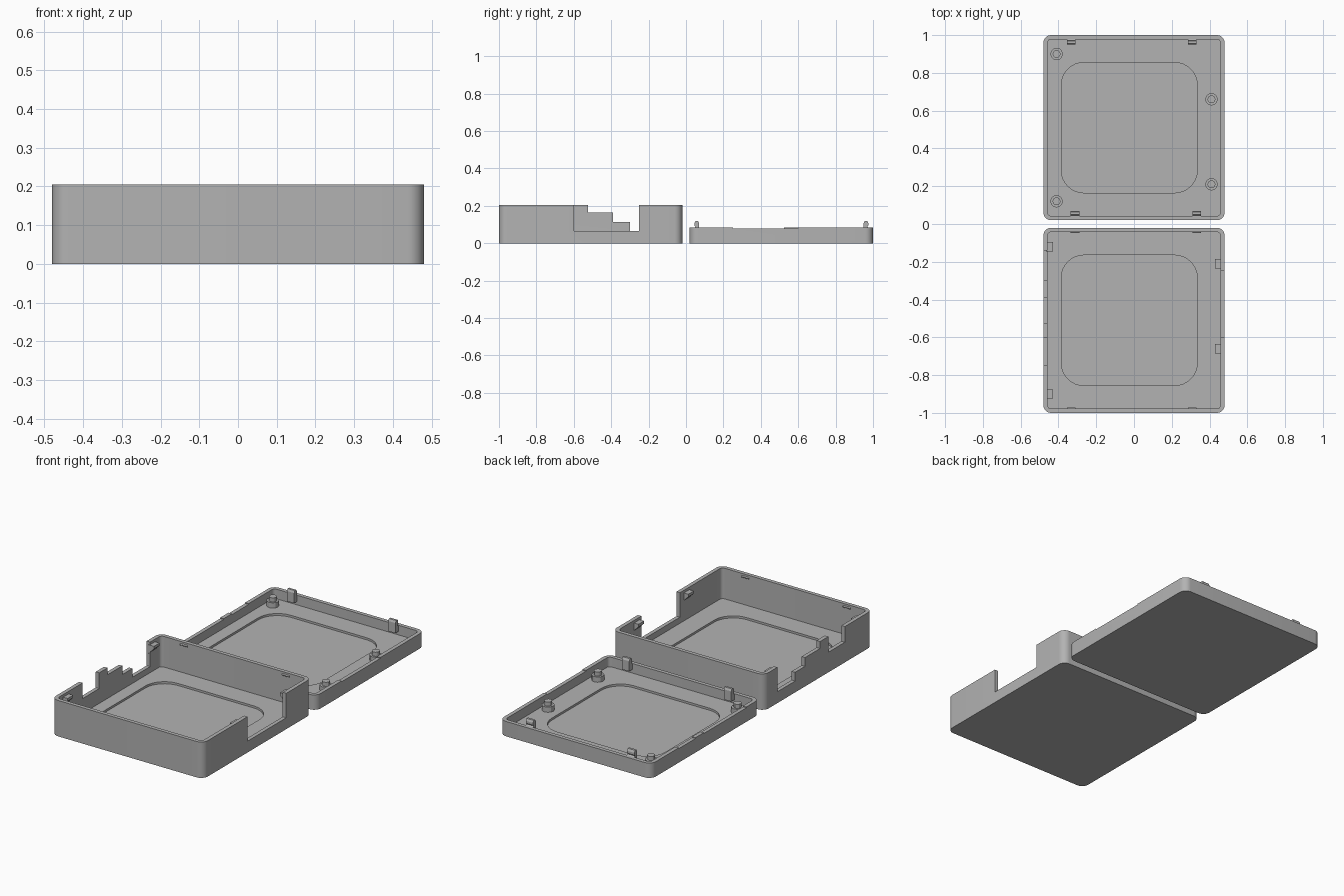
import bpy, bmesh
from math import cos, sin, pi

cube = bpy.data.objects.get("Cube")
if cube:
    bpy.data.objects.remove(cube)

grey = bpy.data.materials.new("plain grey")
grey.use_nodes = True
grey.diffuse_color = (0.45, 0.45, 0.45, 1)
grey.node_tree.nodes["Principled BSDF"].inputs["Base Color"].default_value = grey.diffuse_color

WALL, FLOOR, DIP = 0.022, 0.03, 0.012


def finish(name, bm, smooth=False):
    bmesh.ops.recalc_face_normals(bm, faces=bm.faces)
    mesh = bpy.data.meshes.new(name)
    bm.to_mesh(mesh)
    bm.free()
    mesh.materials.append(grey)
    ob = bpy.data.objects.new(name, mesh)
    bpy.context.collection.objects.link(ob)
    if smooth:
        smooth_shade(ob)
    return ob


def smooth_shade(ob):
    bpy.ops.object.select_all(action='DESELECT')
    ob.select_set(True)
    bpy.context.view_layer.objects.active = ob
    bpy.ops.object.shade_smooth_by_angle(angle=pi / 6)


def rounded_ring(bm, x0, x1, y0, y1, r, z, steps=8):
    ring = []
    corners = ((x1 - r, y1 - r), (x0 + r, y1 - r), (x0 + r, y0 + r), (x1 - r, y0 + r))
    for i, (cx, cy) in enumerate(corners):
        for k in range(steps + 1):
            a = (i + k / steps) * pi / 2
            ring.append(bm.verts.new((cx + r * cos(a), cy + r * sin(a), z)))
    return ring


def tray(name, y0, y1, height, well):
    """Open tray with rounded corners and a shallow rounded well in its floor."""
    bm = bmesh.new()
    outer = (-0.48, 0.48, y0, y1, 0.042)
    inner = (-0.48 + WALL, 0.48 - WALL, y0 + WALL, y1 - WALL, 0.02)
    sunk = (-0.385, 0.335, well[0], well[1], 0.12)
    rings = [rounded_ring(bm, *shape, z) for shape, z in (
        (outer, 0), (outer, height), (inner, height), (inner, FLOOR),
        (sunk, FLOOR), (sunk, FLOOR - DIP))]
    n = len(rings[0])
    for a, b in zip(rings, rings[1:]):
        for i in range(n):
            j = (i + 1) % n
            bm.faces.new((a[i], a[j], b[j], b[i]))
    bm.faces.new(rings[0])
    bm.faces.new(rings[-1])
    return finish(name, bm)


def prism(name, outline, place, start, end):
    """Extrude a 2D outline from start to end; place maps (u, v, w) to a point."""
    bm = bmesh.new()
    a, b = [[bm.verts.new(place(u, v, w)) for u, v in outline] for w in (start, end)]
    n = len(outline)
    bm.faces.new(a)
    bm.faces.new(b)
    for i in range(n):
        j = (i + 1) % n
        bm.faces.new((a[i], a[j], b[j], b[i]))
    return finish(name, bm)


def cut_wall(tray_ob, side, y0, y1, z):
    """Cut an open notch in a side wall, down to z."""
    cutter = prism("notch_cutter", [(y0, z), (y1, z), (y1, 0.3), (y0, 0.3)],
                   lambda u, v, w: (side * w, u, v), 0.44, 0.52)
    cutter.hide_render = True
    mod = tray_ob.modifiers.new("notch", 'BOOLEAN')
    mod.operation, mod.solver, mod.object = 'DIFFERENCE', 'EXACT', cutter
    bpy.context.view_layer.objects.active = tray_ob
    bpy.ops.object.modifier_apply(modifier=mod.name)
    bpy.data.objects.remove(cutter)


# Deep base tray, with a stepped opening on one side and a wide one on the other
base = tray("base_tray", -1.0, -0.02, 0.205, (-0.855, -0.165))
for y0, y1, z in ((-0.525, -0.14, 0.165), (-0.39, -0.14, 0.115),
                  (-0.30, -0.14, 0.065), (-0.75, -0.60, 0.115)):
    cut_wall(base, -1, y0, y1, z)
cut_wall(base, 1, -0.60, -0.25, 0.065)
smooth_shade(base)

# Shallow lid tray, with slight relief above the same openings
lid = tray("lid_tray", 0.02, 1.0, 0.085, (0.165, 0.855))
for side, y0, y1 in ((-1, 0.14, 0.525), (-1, 0.60, 0.75), (1, 0.25, 0.60)):
    cut_wall(lid, side, y0, y1, 0.08)
smooth_shade(lid)

# Support posts on the lid, and the wedge brackets that meet them in the base
for side, y in ((-1, 0.90), (1, 0.66), (1, 0.21), (-1, 0.12)):
    bm = bmesh.new()
    for radius, z0, z1 in ((0.033, FLOOR - 0.002, 0.06), (0.021, 0.058, 0.083)):
        made = bmesh.ops.create_cone(bm, cap_ends=True, segments=12,
                                     radius1=radius, radius2=radius, depth=z1 - z0)
        bmesh.ops.translate(bm, verts=made["verts"], vec=(side * 0.41, y, (z0 + z1) / 2))
    finish("lid_post", bm, True)
    prism("base_bracket", [(0.465, 0.19), (0.43, 0.19), (0.43, 0.175), (0.465, 0.14)],
          lambda u, v, w: (side * u, w, v), -y - 0.025, -y + 0.025)

# Snap hooks on the lid, and the catch ridges that meet them in the base
hook = [(0.0, 0.05), (0.028, 0.05), (0.028, 0.108), (0.022, 0.12),
        (0.009, 0.12), (0.003, 0.108), (0.003, 0.095), (0.009, 0.088), (0.0, 0.082)]
ridge = [(-0.003, 0.18), (0.006, 0.186), (0.006, 0.19), (-0.003, 0.196)]
for lid_y, base_y, d, xs in ((0.02 + WALL, -0.02 - WALL, 1, (-0.312, 0.333)),
                             (1 - WALL, -1 + WALL, -1, (-0.333, 0.308))):
    for x in xs:
        prism("lid_hook", hook, lambda u, v, w: (w, lid_y + d * u, v), x - 0.023, x + 0.023)
        prism("base_ridge", ridge, lambda u, v, w: (w, base_y - d * u, v), x - 0.023, x + 0.023)
